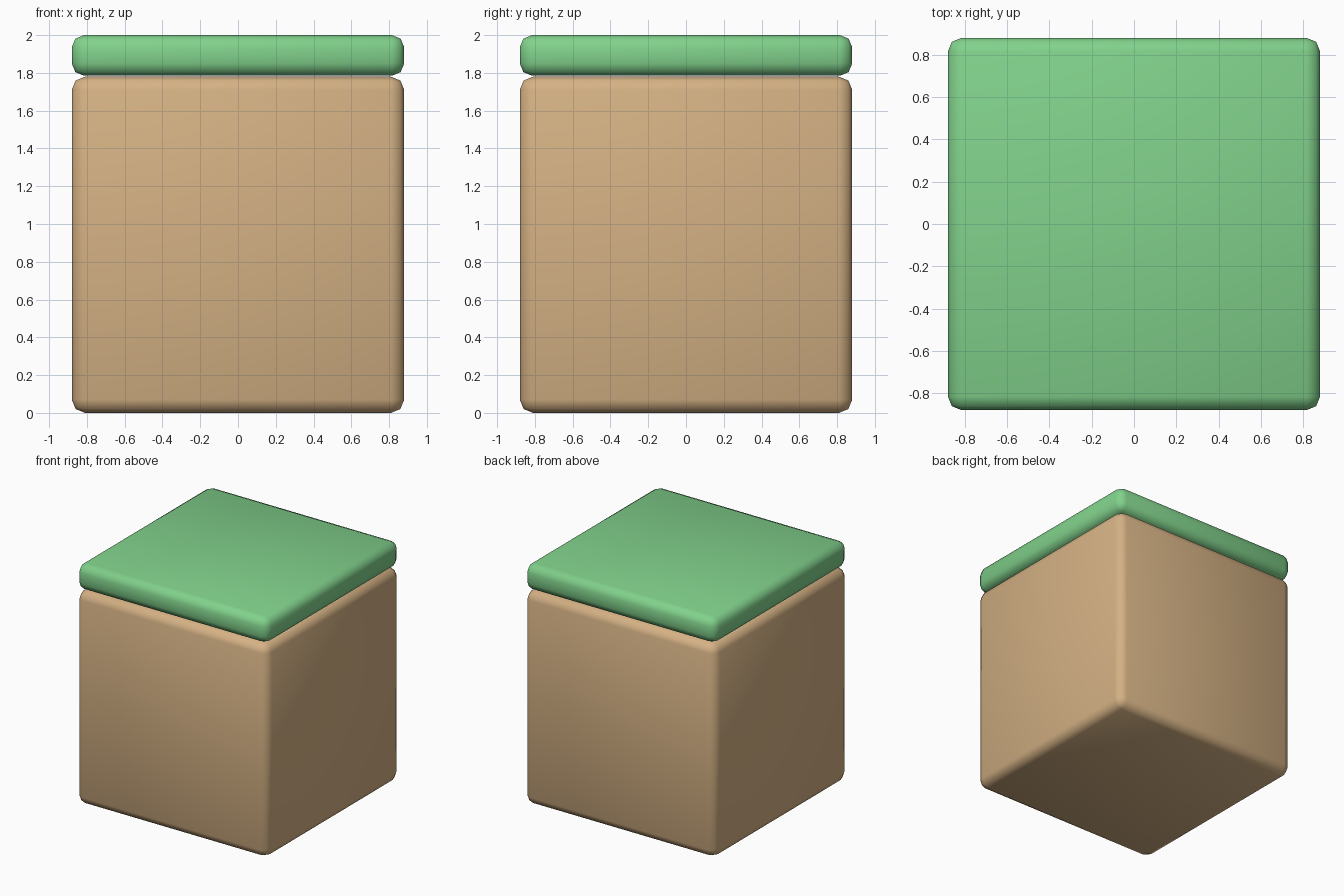
import bpy
import bmesh
import math
from mathutils import Matrix

if "Cube" in bpy.data.objects:
    bpy.data.objects.remove(bpy.data.objects["Cube"])


def material(name, color):
    mat = bpy.data.materials.new(name)
    mat.diffuse_color = color
    mat.use_nodes = True
    mat.node_tree.nodes["Principled BSDF"].inputs["Base Color"].default_value = mat.diffuse_color
    return mat


def rounded_box(name, half, z0, z1, radius, mat):
    """Square block with softly bevelled edges, spanning z0 to z1."""
    bm = bmesh.new()
    bmesh.ops.create_cube(bm, size=1)
    bm.transform(Matrix.Translation((0, 0, (z0 + z1) / 2))
                 @ Matrix.Diagonal((2 * half, 2 * half, z1 - z0, 1)))
    bmesh.ops.bevel(bm, geom=bm.edges[:], offset=radius, offset_type='OFFSET',
                    segments=2, profile=0.5, affect='EDGES')
    mesh = bpy.data.meshes.new(name)
    bm.to_mesh(mesh)
    bm.free()
    mesh.materials.append(mat)
    obj = bpy.data.objects.new(name, mesh)
    bpy.context.collection.objects.link(obj)
    bpy.ops.object.select_all(action='DESELECT')
    obj.select_set(True)
    bpy.context.view_layer.objects.active = obj
    bpy.ops.object.shade_smooth_by_angle(angle=math.radians(50))
    return obj


# Earth-coloured block
rounded_box("block_body", 0.88, 0.0, 1.78, 0.07,
            material("tan", (0.66, 0.44, 0.23, 1)))

# Green slab on top
rounded_box("top_slab", 0.88, 1.785, 2.0, 0.065,
            material("green", (0.22, 0.64, 0.26, 1)))
